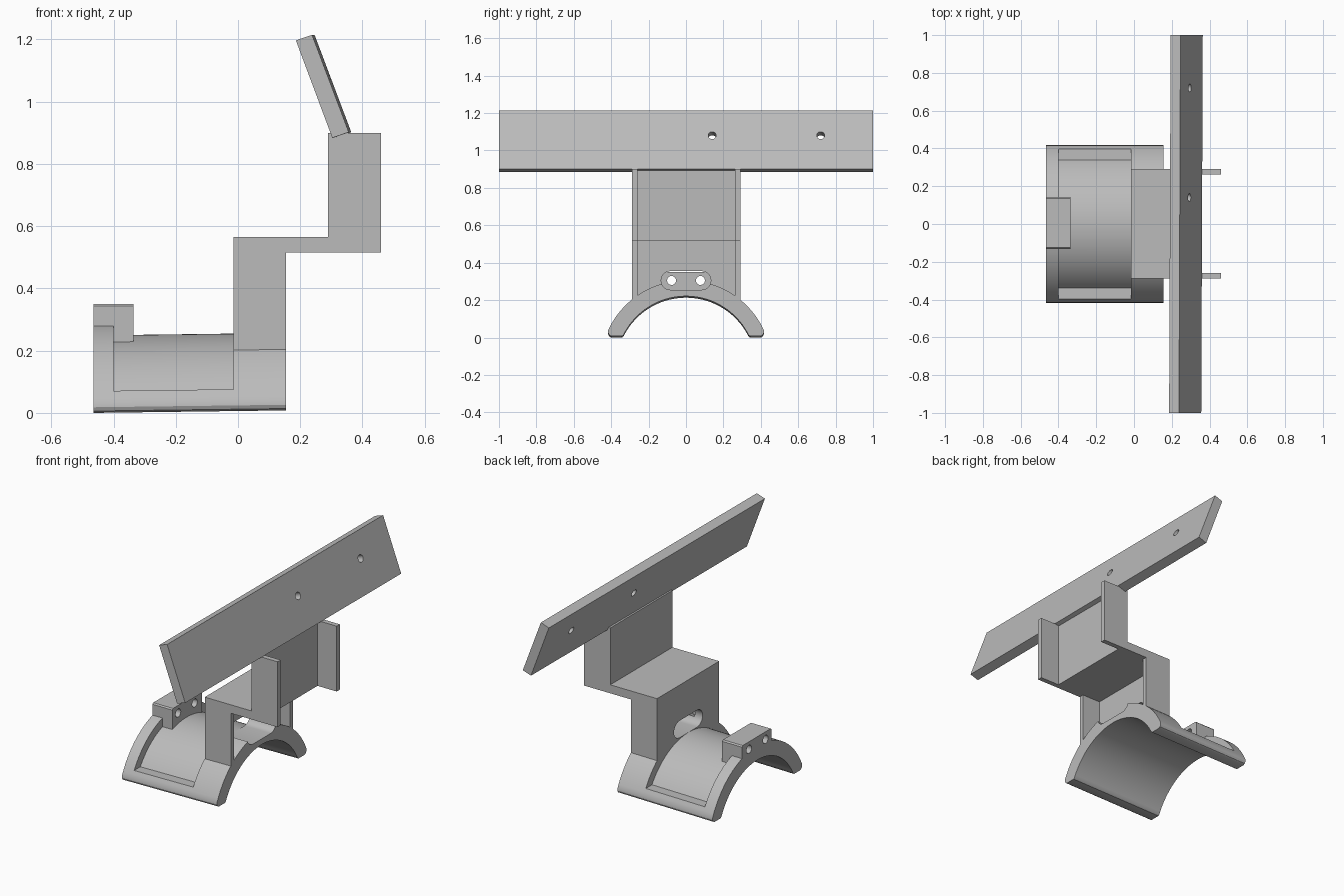
import bpy, bmesh, math
from mathutils import Vector, Matrix

old = bpy.data.objects.get("Cube")
if old:
    bpy.data.objects.remove(old, do_unlink=True)

grey = bpy.data.materials.new("plain grey")
grey.use_nodes = True
grey.diffuse_color = (0.5, 0.5, 0.5, 1)
grey.node_tree.nodes["Principled BSDF"].inputs["Base Color"].default_value = (0.5, 0.5, 0.5, 1)


def prism(name, profile, axis, lo, hi):
    """Extrude a 2D profile along x (profile in y, z) or y (profile in x, z)."""
    def place(p, t):
        return (t, p[0], p[1]) if axis == "x" else (p[0], t, p[1])
    bm = bmesh.new()
    face = bm.faces.new([bm.verts.new(place(p, lo)) for p in profile])
    ext = bmesh.ops.extrude_face_region(bm, geom=[face])
    step = Vector(place((0, 0), hi - lo))
    bmesh.ops.translate(bm, vec=step, verts=[g for g in ext["geom"] if isinstance(g, bmesh.types.BMVert)])
    bmesh.ops.recalc_face_normals(bm, faces=bm.faces)
    mesh = bpy.data.meshes.new(name)
    bm.to_mesh(mesh)
    bm.free()
    mesh.materials.append(grey)
    ob = bpy.data.objects.new(name, mesh)
    bpy.context.collection.objects.link(ob)
    return ob


def combine(target, other, operation="DIFFERENCE"):
    """Apply a boolean and discard the second object."""
    mod = target.modifiers.new("boolean", "BOOLEAN")
    mod.operation, mod.solver, mod.object = operation, "EXACT", other
    bpy.context.view_layer.objects.active = target
    bpy.ops.object.modifier_apply(modifier=mod.name)
    bpy.data.objects.remove(other, do_unlink=True)


def arc(cy, cz, r, a0, a1, n):
    angles = [math.radians(a0 + (a1 - a0) * i / n) for i in range(n + 1)]
    return [(cy + r * math.cos(a), cz + r * math.sin(a)) for a in angles]


def saddle_arc(r, z, n=48):
    """Arc about the pipe axis, from height z on +y over to height z on -y."""
    a = math.degrees(math.asin((z - AXIS_Z) / r))
    return arc(0, AXIS_Z, r, a, 180 - a, n)


AXIS_Z = -0.16
R_IN, R_FLOOR, R_OUT = 0.373, 0.409, 0.458
X_END, X_WALL, X_BACK = -0.465, -0.015, 0.155

# Saddle: arched shell with softened lower edges
foot = [(0.400, 0), (0.411, 0.006), (0.417, 0.018)]
outer = saddle_arc(R_OUT, 0.032)
inner = saddle_arc(R_IN, 0.006)[::-1]
profile = foot + outer + [(-y, z) for y, z in foot[::-1]]
profile += [(-0.342, 0)] + inner + [(0.342, 0)]
saddle = prism("saddle", profile, "x", X_END, X_BACK)

# Shallow recess across the top of the saddle, with a flat ledge on each side
ledge = 0.07
recess = prism("recess_cutter", saddle_arc(R_FLOOR, ledge) + [(-0.6, ledge), (-0.6, 0.6), (0.6, 0.6), (0.6, ledge)],
               "x", -0.40, X_WALL)
combine(saddle, recess)
for v in saddle.data.vertices:
    v.co.z += 0.013 * (v.co.x - X_END)

# Stepped bracket, hollowed behind so that two side webs remain
side = [(X_WALL, 0.1), (X_WALL, 0.565), (0.29, 0.565), (0.29, 0.9),
        (0.46, 0.9), (0.46, 0.515), (X_BACK, 0.515), (X_BACK, 0.1)]
bracket = prism("bracket", side, "y", -0.288, 0.291)
hollow = [(0.035, 0), (0.035, 0.515), (0.335, 0.515), (0.335, 1), (0.6, 1), (0.6, 0)]
combine(bracket, prism("hollow_cutter", hollow, "y", -0.259, 0.262))
combine(bracket, prism("pipe_cutter", arc(0, AXIS_Z, 0.42, 0, 180, 48), "x", -0.2, 0.3))
combine(saddle, bracket, "UNION")

# Rounded tool slot through the bracket wall
slot = arc(0.083, 0.305, 0.05, -90, 90, 12) + arc(-0.083, 0.305, 0.05, 90, 270, 12)
combine(saddle, prism("slot_cutter", slot, "x", -0.1, 0.3))

# Lug with two screw holes
lug_profile = [(-0.132, 0.215), (-0.132, 0.343), (-0.125, 0.35), (0.136, 0.35), (0.143, 0.343), (0.143, 0.215)]
combine(saddle, prism("lug", lug_profile, "x", X_END, -0.336), "UNION")
for y in (-0.077, 0.077):
    combine(saddle, prism("screw_cutter", arc(y, 0.305, 0.024, 0, 345, 23), "x", -0.6, -0.2))
saddle.name = "saddle_bracket"

# Tilted mounting board with two holes bored square to its face
board = prism("mounting_board", [(0.19, 1.197), (0.242, 1.215), (0.36, 0.902), (0.307, 0.884)], "y", -1, 1)
tilt = Matrix.Rotation(math.radians(-20), 4, "Y")
for y in (0.14, 0.72):
    bore = prism("bore_cutter", arc(0, 0, 0.021, 0, 345, 23), "x", -0.1, 0.1)
    bore.data.transform(Matrix.Translation((0.283, y, 1.077)) @ tilt)
    combine(board, bore)

# Slight skew of the board and smooth curved faces
for v in board.data.vertices:
    v.co.x += 0.004 * v.co.y
for ob in (saddle, board):
    bpy.ops.object.select_all(action="DESELECT")
    ob.select_set(True)
    bpy.context.view_layer.objects.active = ob
    bpy.ops.object.shade_smooth_by_angle(angle=math.radians(30))
